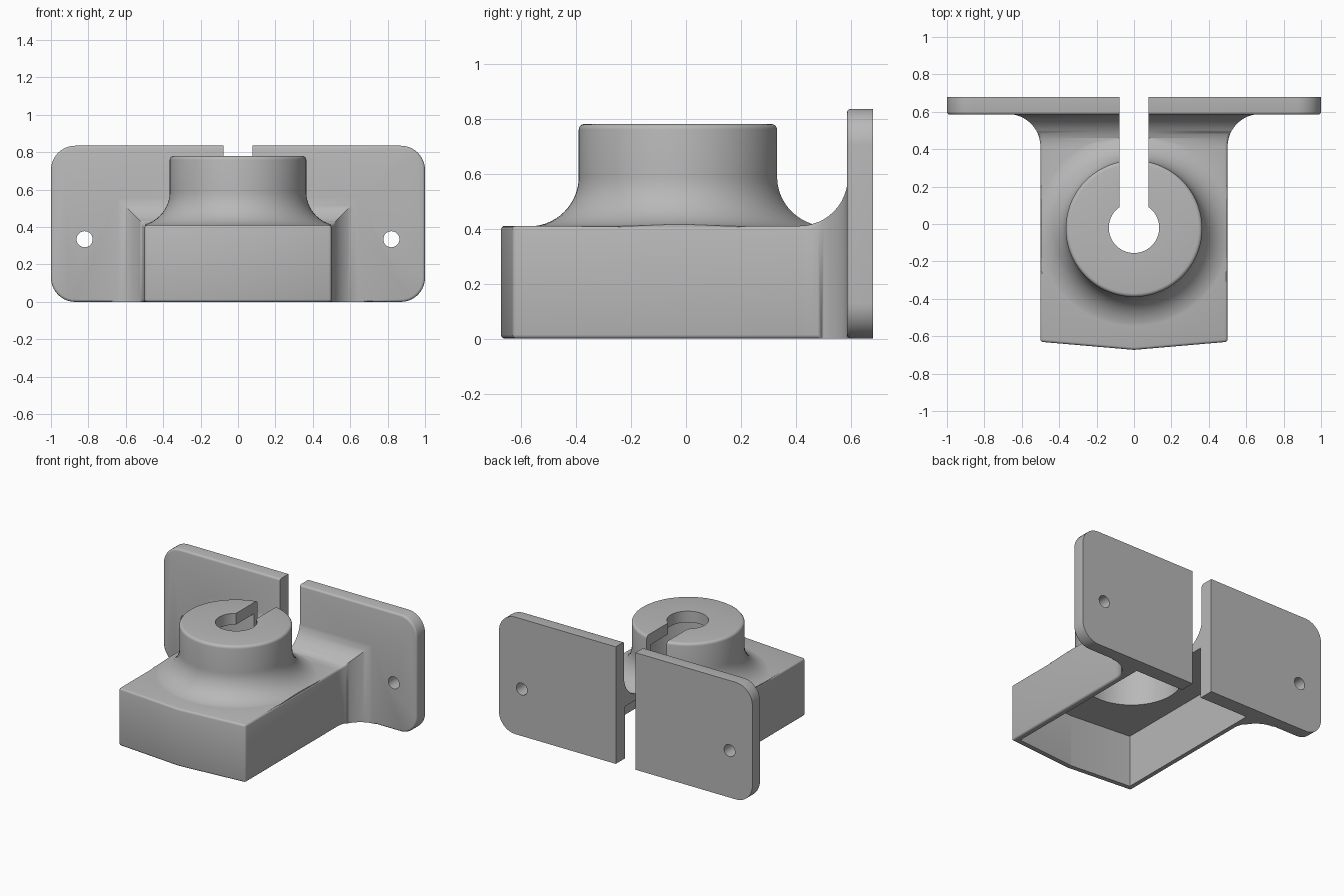
import bpy, bmesh, math
from mathutils import Matrix, Vector

if "Cube" in bpy.data.objects:
    bpy.data.objects.remove(bpy.data.objects["Cube"])

grey = bpy.data.materials.new("plain_grey")
grey.use_nodes = True
colour = (0.48, 0.48, 0.48, 1)
grey.diffuse_color = colour
grey.node_tree.nodes["Principled BSDF"].inputs["Base Color"].default_value = colour


def make(name, bm):
    bmesh.ops.remove_doubles(bm, verts=bm.verts, dist=1e-5)
    bmesh.ops.recalc_face_normals(bm, faces=bm.faces)
    mesh = bpy.data.meshes.new(name)
    bm.to_mesh(mesh)
    bm.free()
    mesh.materials.append(grey)
    ob = bpy.data.objects.new(name, mesh)
    bpy.context.collection.objects.link(ob)
    return ob


def prism(name, outline, vec):
    bm = bmesh.new()
    face = bm.faces.new([bm.verts.new(p) for p in outline])
    new = bmesh.ops.extrude_face_region(bm, geom=[face])["geom"]
    bmesh.ops.translate(bm, vec=vec, verts=[v for v in new if isinstance(v, bmesh.types.BMVert)])
    return make(name, bm)


def box(name, x0, x1, y0, y1, z0, z1):
    return prism(name, [(x0, y0, z0), (x1, y0, z0), (x1, y1, z0), (x0, y1, z0)], (0, 0, z1 - z0))


def cylinder(name, radius, depth, centre, along_y=False, sides=64):
    bm = bmesh.new()
    turn = Matrix.Rotation(math.pi / 2, 4, "X") if along_y else Matrix()
    bmesh.ops.create_cone(bm, cap_ends=True, segments=sides, radius1=radius, radius2=radius,
                          depth=depth, matrix=Matrix.Translation(centre) @ turn)
    return make(name, bm)


def combine(target, tool, operation):
    mod = target.modifiers.new(operation.lower(), "BOOLEAN")
    mod.operation, mod.solver, mod.object = operation, "EXACT", tool
    bpy.context.view_layer.objects.active = target
    bpy.ops.object.modifier_apply(modifier=mod.name)
    bpy.data.objects.remove(tool)


def arc(cx, cz, r, start, end, steps):
    angles = [math.radians(start + (end - start) * i / steps) for i in range(steps + 1)]
    return [(cx + r * math.cos(a), cz + r * math.sin(a)) for a in angles]


HALF, TOP, FLARE, PLATE_Y, BACK = 0.5, 0.41, 0.175, 0.588, 0.68
BOSS_Y, BOSS_R = -0.025, 0.365

# Body: rectangle sections lofted backwards, flaring out into the plate
stations = [(-0.63, 0)]
stations += [(PLATE_Y - FLARE + x, FLARE + z) for x, z in arc(0, 0, FLARE, -90, 0, 12)]
stations.append((0.64, FLARE))
bm = bmesh.new()
rings = []
for i, (y, grow) in enumerate(stations):
    w, h = HALF + grow, TOP + grow
    nose = 0.043 if i == 0 else 0
    rings.append([bm.verts.new(p) for p in (
        (-w, y, 0), (0, y - nose, 0), (w, y, 0), (w, y, h), (0, y - nose, h), (-w, y, h))])
for a, b in zip(rings, rings[1:]):
    for i in range(6):
        j = (i + 1) % 6
        bm.faces.new((a[i], a[j], b[j], b[i]))
f = rings[0]
bm.faces.new((f[0], f[1], f[4], f[5]))
bm.faces.new((f[1], f[2], f[3], f[4]))
bm.faces.new(rings[-1])
bmesh.ops.recalc_face_normals(bm, faces=bm.faces)
soft = [e for e in bm.edges if e.calc_face_angle(0) > 0.6 and all(v.co.y < 0.5 for v in e.verts)]
bmesh.ops.bevel(bm, geom=soft, offset=0.014, segments=3, profile=0.5, affect="EDGES")
bracket = make("slotted_bracket", bm)

# Boss: turned profile with a wide fillet at its foot, trimmed to the body width
profile = [(0, 0.3), (0.535, 0.3), (0.54, 0.405)]
profile += arc(BOSS_R + 0.18, 0.588, 0.18, 270, 180, 14)
profile += arc(BOSS_R - 0.02, 0.76, 0.02, 0, 90, 4) + [(0, 0.78)]
bm = bmesh.new()
points = [bm.verts.new((r, 0, z)) for r, z in profile]
edges = [bm.edges.new(pair) for pair in zip(points, points[1:])]
bmesh.ops.spin(bm, geom=points + edges, cent=(0, 0, 0), axis=(0, 0, 1), angle=math.tau, steps=72)
bmesh.ops.translate(bm, vec=(0, BOSS_Y, 0), verts=bm.verts)
boss = make("boss", bm)
combine(boss, box("trim", -0.497, 0.497, -0.6, 0.62, 0.2, 1), "INTERSECT")
combine(bracket, boss, "UNION")

# Mounting plate: rounded rectangle with a softened front edge
R, H = 0.13, 0.835
outline = []
for k, (cx, cz) in enumerate(((1 - R, H - R), (R - 1, H - R), (R - 1, R), (1 - R, R))):
    outline += arc(cx, cz, R, 90 * k, 90 * k + 90, 10)
plate = prism("mounting_plate", [(x, BACK, z) for x, z in outline], (0, PLATE_Y - BACK - 0.003, 0))
bm = bmesh.new()
bm.from_mesh(plate.data)
rim = [e for e in bm.edges if all(v.co.y < 0.6 for v in e.verts)]
bmesh.ops.bevel(bm, geom=rim, offset=0.014, segments=3, profile=0.5, affect="EDGES")
bm.to_mesh(plate.data)
bm.free()
combine(bracket, plate, "UNION")

# Hollow underside, with the same pointed front
WALL = 0.04
inner = HALF - WALL
pocket = [(-inner, -0.59, -0.1), (0, -0.63, -0.1), (inner, -0.59, -0.1),
          (inner, 0.575, -0.1), (-inner, 0.575, -0.1)]
combine(bracket, prism("pocket", pocket, (0, 0, 0.47)), "DIFFERENCE")
combine(bracket, cylinder("bore", 0.325, 0.5, (0, BOSS_Y, 0.45)), "DIFFERENCE")

# Centre hole, slot to the back, and screw holes
combine(bracket, cylinder("centre_hole", 0.135, 0.6, (0, -0.02, 0.8)), "DIFFERENCE")
combine(bracket, box("slot", -0.078, 0.078, 0, 1, -0.2, 1.2), "DIFFERENCE")
for side in (-1, 1):
    hole = cylinder("screw_hole", 0.043, 0.4, (0.82 * side, 0.64, 0.335), True, 32)
    combine(bracket, hole, "DIFFERENCE")

# Smooth shading with crisp edges
bpy.ops.object.select_all(action="DESELECT")
bracket.select_set(True)
bpy.context.view_layer.objects.active = bracket
bpy.ops.object.shade_smooth_by_angle(angle=math.radians(32))
